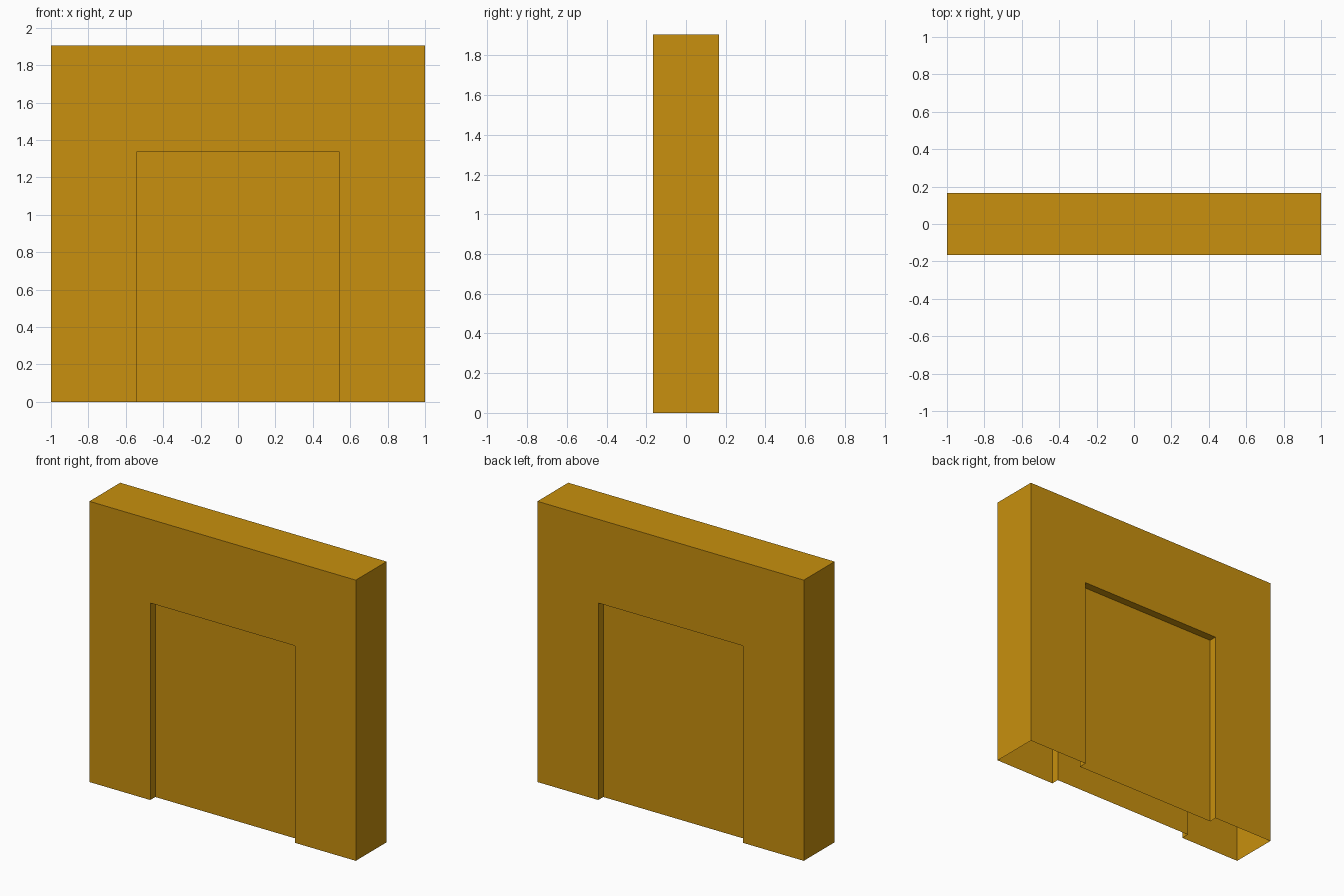
import bpy
import bmesh
from math import pi
from mathutils import Matrix

cube = bpy.data.objects.get("Cube")
if cube:
    bpy.data.objects.remove(cube, do_unlink=True)

W, D, H = 1.0, 0.165, 1.905        # half width, half depth, height
RW, RH, RD = 0.543, 1.337, 0.054   # recess half width, height, depth

ochre = bpy.data.materials.new("ochre")
ochre.use_nodes = True
color = (0.578, 0.279, 0.0044, 1)
ochre.diffuse_color = color
ochre.node_tree.nodes["Principled BSDF"].inputs["Base Color"].default_value = color

bm = bmesh.new()


def face(*points):
    bm.faces.new([bm.verts.new(p) for p in points])


# One half of the shell: wall with a doorway outline, cut around the opening
wall = [(-W, 0), (-RW, 0), (-RW, RH), (RW, RH), (RW, 0), (W, 0), (W, H), (-W, H)]
face(*[(x, -D, z) for x, z in reversed(wall)][::-1])

# Recess sides and header, swept back from the opening
opening = wall[1:5]
for (xa, za), (xb, zb) in zip(opening, opening[1:]):
    face((xa, -D, za), (xa, RD - D, za), (xb, RD - D, zb), (xb, -D, zb))

# Recessed panel
face(*[(x, RD - D, z) for x, z in reversed(opening)])

# End wall
face((W, -D, 0), (W, D, 0), (W, D, H), (W, -D, H))

# The other half is the same, turned half a circle
half = bmesh.ops.duplicate(bm, geom=bm.verts[:] + bm.edges[:] + bm.faces[:])
turned = [g for g in half["geom"] if isinstance(g, bmesh.types.BMVert)]
bmesh.ops.rotate(bm, verts=turned, cent=(0, 0, 0), matrix=Matrix.Rotation(pi, 3, "Z"))

# Top; the underside stays open
face((-W, -D, H), (W, -D, H), (W, D, H), (-W, D, H))

bmesh.ops.remove_doubles(bm, verts=bm.verts[:], dist=0.0001)
bmesh.ops.recalc_face_normals(bm, faces=bm.faces[:])

# Make sure the shell faces outward
bm.normal_update()
top = max(bm.faces, key=lambda f: f.calc_center_median().z)
if top.normal.z < 0:
    bmesh.ops.reverse_faces(bm, faces=bm.faces[:])

mesh = bpy.data.meshes.new("recessed_wall")
bm.to_mesh(mesh)
bm.free()
mesh.materials.append(ochre)
bpy.context.collection.objects.link(bpy.data.objects.new("recessed_wall", mesh))
